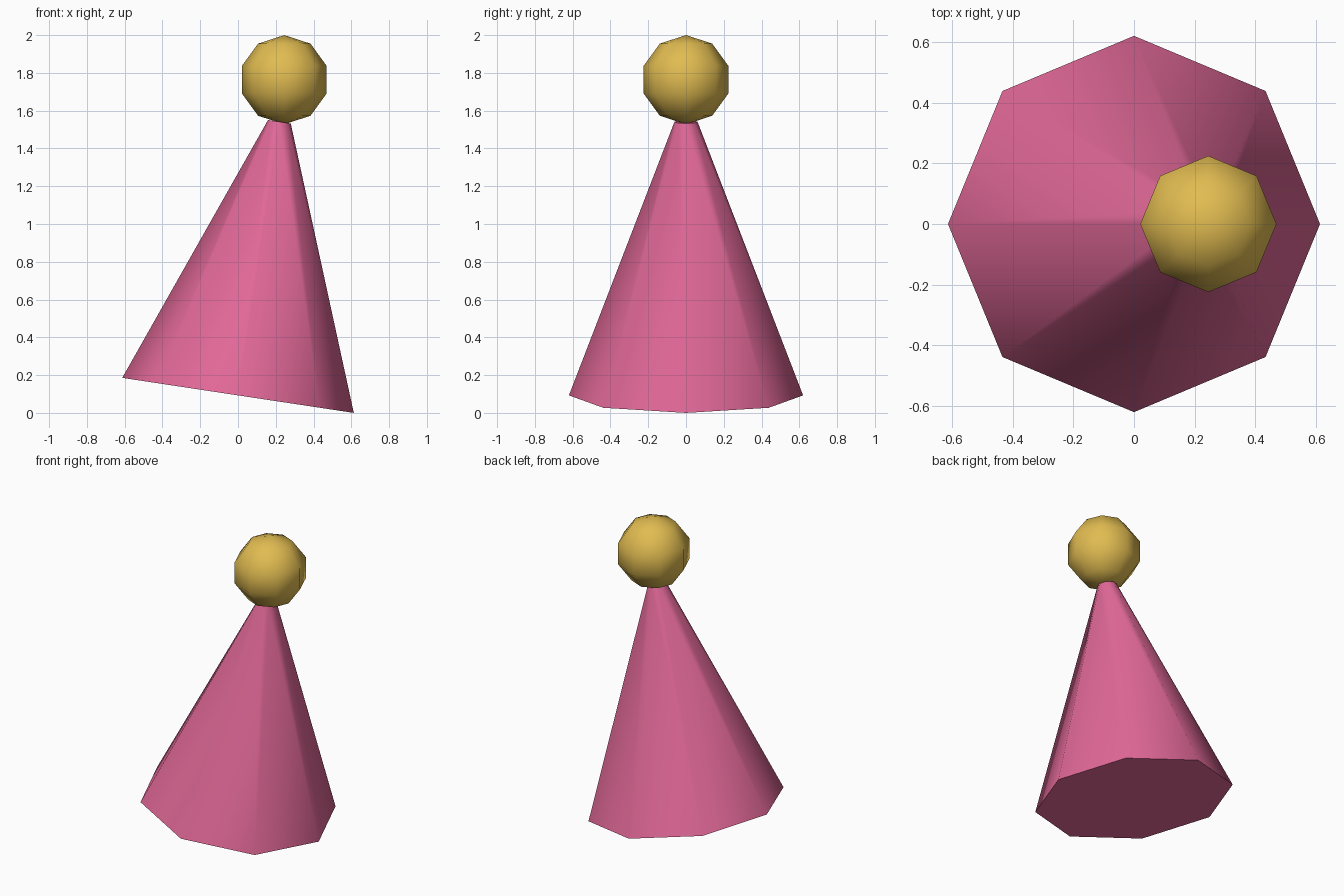
import bpy
from math import sin, cos, radians

cube = bpy.data.objects.get("Cube")
if cube:
    bpy.data.objects.remove(cube, do_unlink=True)

TILT = radians(8.6)
BASE_R, TOP_R, HEIGHT = 0.62, 0.061, 1.465
BALL_R = 0.236


def material(name, rgb):
    mat = bpy.data.materials.new(name)
    mat.use_nodes = True
    colour = (*rgb, 1.0)
    mat.diffuse_color = colour
    mat.node_tree.nodes["Principled BSDF"].inputs["Base Color"].default_value = colour
    return mat


def finish(name, mat):
    obj = bpy.context.object
    obj.name = name
    obj.data.materials.append(mat)
    bpy.ops.object.shade_smooth_by_angle(angle=radians(60))
    return obj


# Leaning eight-sided cone, resting on the lowest point of its rim
base_z = BASE_R * sin(TILT)
bpy.ops.mesh.primitive_cone_add(
    vertices=8, radius1=BASE_R, radius2=TOP_R, depth=HEIGHT,
    location=(HEIGHT / 2 * sin(TILT), 0, base_z + HEIGHT / 2 * cos(TILT)),
    rotation=(0, TILT, 0))
finish("hat_cone", material("pink", (0.75, 0.138, 0.31)))

# Upright ball on the tip
bpy.ops.mesh.primitive_uv_sphere_add(
    segments=8, ring_count=5, radius=BALL_R, location=(0.245, 0, 2 - BALL_R))
finish("tip_ball", material("gold", (0.75, 0.5, 0.082)))
